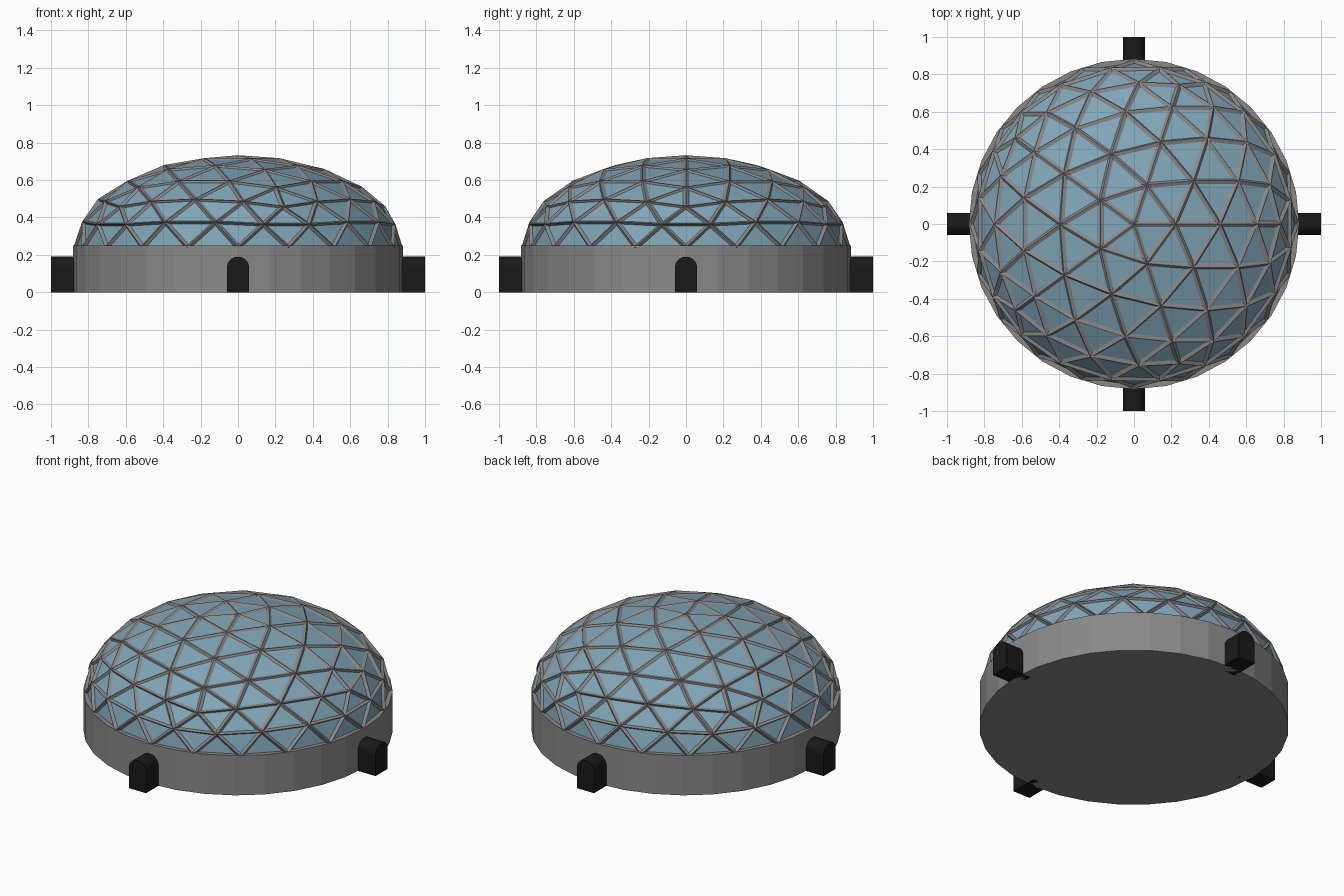
import bpy, bmesh, math
from mathutils import Matrix

if "Cube" in bpy.data.objects:
    bpy.data.objects.remove(bpy.data.objects["Cube"])

def material(name, rgb):
    m = bpy.data.materials.new(name)
    m.diffuse_color = (*rgb, 1)
    m.use_nodes = True
    m.node_tree.nodes["Principled BSDF"].inputs["Base Color"].default_value = m.diffuse_color
    return m

def add_object(name, bm, mat=None):
    bmesh.ops.recalc_face_normals(bm, faces=bm.faces[:])
    me = bpy.data.meshes.new(name)
    bm.to_mesh(me)
    bm.free()
    ob = bpy.data.objects.new(name, me)
    bpy.context.collection.objects.link(ob)
    if mat:
        me.materials.append(mat)
    return ob

glass = material("blue_glass", (0.22, 0.38, 0.48))
black = material("black", (0.01, 0.01, 0.01))
metal = material("grey_metal", (0.25, 0.25, 0.25))

# Drum base, 32 flat sides
bm = bmesh.new()
bmesh.ops.create_cone(bm, cap_ends=True, segments=32, radius1=0.883, radius2=0.883,
                      depth=0.25, matrix=Matrix.Translation((0, 0, 0.125)))
add_object("base_drum", bm, metal)

# Geodesic upper half, flattened vertically
def dome(name, mat):
    bm = bmesh.new()
    bmesh.ops.create_icosphere(bm, subdivisions=3, radius=0.865)
    low = [v for v in bm.verts if v.co.z < -0.03]
    bmesh.ops.delete(bm, geom=low, context='VERTS')
    ob = add_object(name, bm, mat)
    for v in ob.data.vertices:
        if v.co.z < 0.03:
            v.co.z = 0
    ob.location.z = 0.24
    ob.scale.z = 0.56
    return ob

dome("dome_panes", glass)

# Raised struts along every edge of the dome
struts = dome("dome_struts", metal)
wire = struts.modifiers.new("struts", 'WIREFRAME')
wire.thickness = 0.03
wire.use_even_offset = True
wire.use_boundary = True

# Four arched entrance tunnels
for i, side in enumerate(("right", "back", "left", "front")):
    bm = bmesh.new()
    profile = [(-0.06, 0), (0.06, 0)]
    profile += [(0.06 * math.cos(math.pi * k / 10), 0.13 + 0.06 * math.sin(math.pi * k / 10))
                for k in range(11)]
    face = bm.faces.new([bm.verts.new((0.82, y, z)) for y, z in profile])
    out = bmesh.ops.extrude_face_region(bm, geom=[face], use_keep_orig=True)
    moved = [g for g in out["geom"] if isinstance(g, bmesh.types.BMVert)]
    bmesh.ops.translate(bm, verts=moved, vec=(0.18, 0, 0))
    bmesh.ops.rotate(bm, verts=bm.verts[:], matrix=Matrix.Rotation(i * math.pi / 2, 3, 'Z'))
    add_object(side + "_entrance", bm, black)
